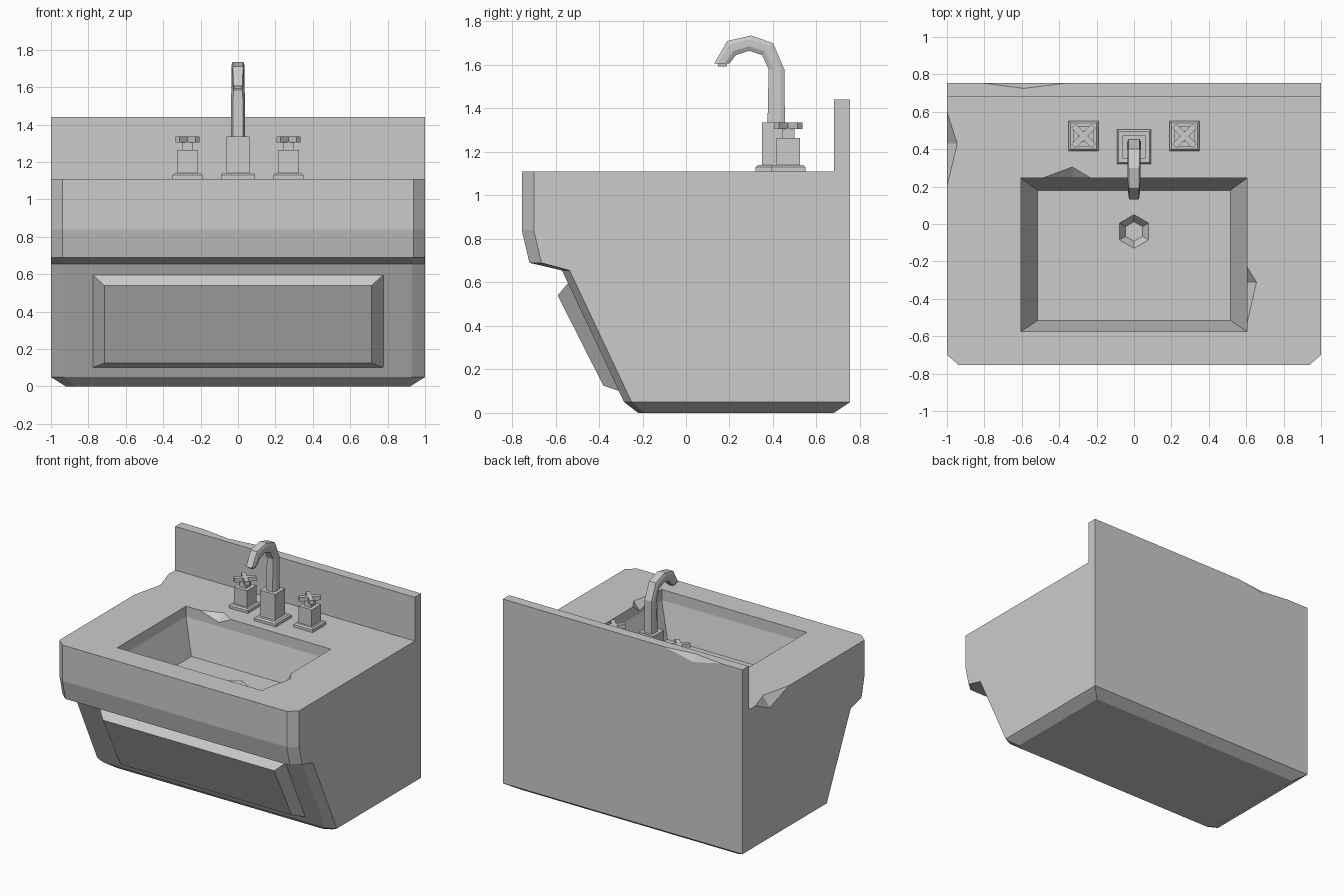
import bpy
import bmesh
from mathutils import Vector

cube = bpy.data.objects.get("Cube")
if cube:
    bpy.data.objects.remove(cube, do_unlink=True)

GREY = (0.6, 0.6, 0.6, 1)
grey = bpy.data.materials.new("ceramic grey")
grey.use_nodes = True
grey.diffuse_color = GREY
bsdf = grey.node_tree.nodes["Principled BSDF"]
bsdf.inputs["Base Color"].default_value = GREY
bsdf.inputs["Roughness"].default_value = 0.6


def finish(name, bm):
    bmesh.ops.recalc_face_normals(bm, faces=bm.faces)
    mesh = bpy.data.meshes.new(name)
    bm.to_mesh(mesh)
    bm.free()
    mesh.materials.append(grey)
    obj = bpy.data.objects.new(name, mesh)
    bpy.context.collection.objects.link(obj)
    return obj


def loft(name, rings):
    """Skin a stack of equal-length rings and cap both ends."""
    bm = bmesh.new()
    loops = [[bm.verts.new(p) for p in ring] for ring in rings]
    for a, b in zip(loops, loops[1:]):
        for i in range(len(a)):
            j = (i + 1) % len(a)
            bm.faces.new((a[i], a[j], b[j], b[i]))
    bm.faces.new(loops[0])
    bm.faces.new(loops[-1])
    return finish(name, bm)


def rect(x0, x1, y0, y1, z):
    return [(x0, y0, z), (x1, y0, z), (x1, y1, z), (x0, y1, z)]


def square(x, y, half, z):
    return rect(x - half, x + half, y - half, y + half, z)


def cut(obj, cutter):
    mod = obj.modifiers.new("cut", 'BOOLEAN')
    mod.operation = 'DIFFERENCE'
    mod.solver = 'EXACT'
    mod.object = cutter
    bpy.context.view_layer.update()
    dg = bpy.context.evaluated_depsgraph_get()
    mesh = bpy.data.meshes.new_from_object(obj.evaluated_get(dg))
    obj.modifiers.clear()
    obj.data = mesh
    bpy.data.objects.remove(cutter, do_unlink=True)


def chip(obj, a, b, top, side):
    """Break a faceted notch out of the edge running from a to b."""
    a, b, top, side = map(Vector, (a, b, top, side))
    edge_mid = Vector((side.x, side.y, top.z))
    outer = edge_mid + (edge_mid - top) + (edge_mid - side)
    bm = bmesh.new()
    for p in (a, b, top, side, outer):
        bm.verts.new(p)
    bmesh.ops.convex_hull(bm, input=bm.verts)
    cut(obj, finish("chip_cutter", bm))


# Body: rings with chamfered front corners
def body_ring(z, half, front, back, cx, cy):
    return [(-half, back, z), (-half, front + cy, z), (-half + cx, front, z),
            (half - cx, front, z), (half, front + cy, z), (half, back, z)]


TOP = 1.11
body = loft("sink_body", [
    body_ring(0, 0.92, -0.22, 0.68, 0.06, 0.03),
    body_ring(0.05, 1, -0.285, 0.755, 0.07, 0.035),
    body_ring(0.655, 1, -0.57, 0.755, 0.07, 0.035),
    body_ring(0.69, 1, -0.72, 0.755, 0.063, 0.055),
    body_ring(0.84, 1, -0.755, 0.755, 0.063, 0.055),
    body_ring(TOP, 1, -0.755, 0.755, 0.063, 0.055)])

# Basin with a straight lip, sloping walls and a hexagonal drain
cut(body, loft("basin_cutter", [
    rect(-0.515, 0.515, -0.515, 0.18, 0.78),
    rect(-0.605, 0.605, -0.575, 0.245, 1.03),
    rect(-0.605, 0.605, -0.575, 0.245, 1.3)]))


def hexagon(r, z):
    pts = [(0, 1), (0.87, 0.5), (0.87, -0.5), (0, -1), (-0.87, -0.5), (-0.87, 0.5)]
    return [(r * x, r * y - 0.04, z) for x, y in pts]


cut(body, loft("drain_cutter", [hexagon(0.052, 0.73), hexagon(0.09, 0.78),
                                hexagon(0.09, 0.83)]))

# Chipped edges of counter and basin
chip(body, (-1, 0.2, TOP), (-1, 0.6, TOP), (-0.945, 0.43, TOP), (-1, 0.43, 1.03))
chip(body, (-0.49, 0.245, TOP), (-0.23, 0.245, TOP),
     (-0.33, 0.305, TOP), (-0.33, 0.245, 1.06))
chip(body, (0.605, -0.53, TOP), (0.605, -0.23, TOP),
     (0.655, -0.31, TOP), (0.605, -0.31, 1.05))

# Backsplash with a chipped top edge
splash = loft("backsplash", [rect(-1, 1, 0.68, 0.755, TOP),
                             rect(-1, 1, 0.68, 0.755, 1.44)])
chip(splash, (-0.82, 0.755, 1.44), (-0.35, 0.755, 1.44),
     (-0.59, 0.725, 1.44), (-0.59, 0.755, 1.39))


# Raised front panel lying on the sloping face
def panel_ring(half, y0, z0, y1, z1):
    return [(-half, y0, z0), (half, y0, z0), (half, y1, z1), (-half, y1, z1)]


loft("front_panel", [panel_ring(0.78, -0.305, 0.10, -0.54, 0.60),
                     panel_ring(0.715, -0.38, 0.125, -0.59, 0.54)])


# Square pedestal shared by tap and handles
def pedestal(name, x, y, plate, block, height):
    loft(name + "_plate", [square(x, y, plate, TOP), square(x, y, plate, TOP + 0.02),
                           square(x, y, plate - 0.01, TOP + 0.03)])
    loft(name + "_block", [square(x, y, block, TOP + 0.03), square(x, y, block, height)])


pedestal("tap", 0, 0.412, 0.092, 0.062, 1.335)

# Swan-neck spout: inner and outer outline points in side view, with half width
spout = [((0.375, 1.335), (0.455, 1.335), 0.038), ((0.38, 1.58), (0.452, 1.58), 0.036),
         ((0.35, 1.645), (0.40, 1.70), 0.036), ((0.29, 1.665), (0.30, 1.735), 0.035),
         ((0.23, 1.645), (0.19, 1.71), 0.033), ((0.20, 1.607), (0.13, 1.607), 0.03)]


def spout_ring(inner, outer, w):
    section = [(0, -0.7), (0.3, -1), (0.75, -1), (1, -0.8),
               (1, 0.8), (0.75, 1), (0.3, 1), (0, 0.7)]
    a, b = Vector((0, *inner)), Vector((0, *outer))
    return [a.lerp(b, t) + Vector((s * w, 0, 0)) for t, s in section]


loft("spout", [spout_ring(*row) for row in spout])
loft("spout_nozzle", [square(0, 0.167, 0.02, 1.592), square(0, 0.167, 0.022, 1.61)])


# Cross handles
def cross(x, y, z):
    pts = []
    for ux, uy in ((1, 0), (0, 1), (-1, 0), (0, -1)):
        for along, across in ((0.022, 0), (0.065, 0.043), (0.043, 0.065)):
            pts.append((x + along * ux - across * uy, y + along * uy + across * ux, z))
    return pts


for name, x in (("left_handle", 0.27), ("right_handle", -0.27)):
    pedestal(name, x, 0.47, 0.08, 0.055, 1.265)
    loft(name + "_neck", [square(x, 0.47, 0.028, 1.265), square(x, 0.47, 0.028, 1.31)])
    loft(name + "_cross", [cross(x, 0.47, 1.305), cross(x, 0.47, 1.335)])
